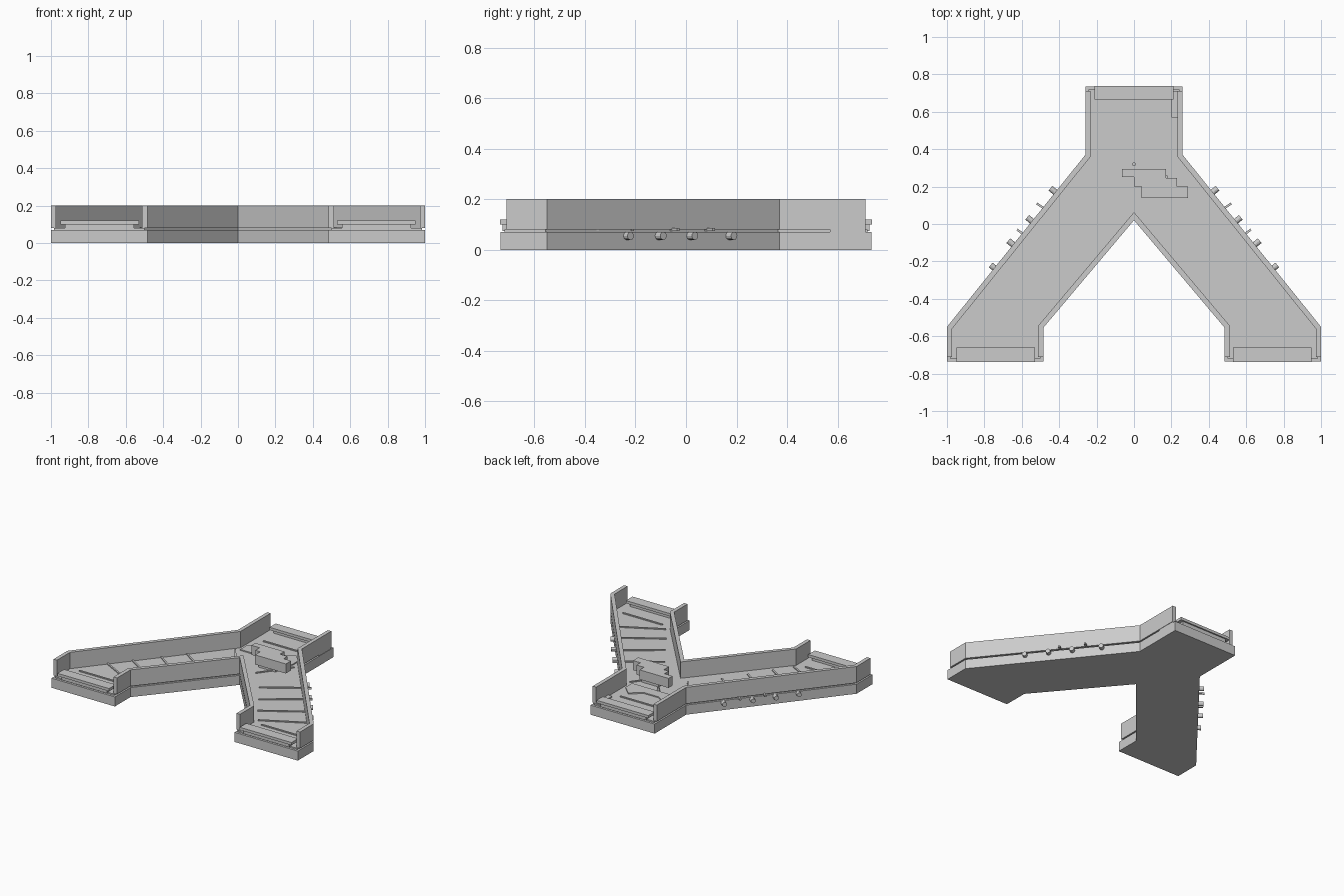
import bpy, bmesh, math
from mathutils import Vector

if "Cube" in bpy.data.objects:
    bpy.data.objects.remove(bpy.data.objects["Cube"])


def prism(name, pts, z0, z1):
    """Extrude a flat outline from z0 to z1."""
    bm = bmesh.new()
    face = bm.faces.new([bm.verts.new((p[0], p[1], z0)) for p in pts])
    top = bmesh.ops.extrude_face_region(bm, geom=[face])["geom"]
    bmesh.ops.translate(bm, vec=(0, 0, z1 - z0),
                        verts=[g for g in top if isinstance(g, bmesh.types.BMVert)])
    bmesh.ops.recalc_face_normals(bm, faces=bm.faces)
    me = bpy.data.meshes.new(name)
    bm.to_mesh(me)
    bm.free()
    ob = bpy.data.objects.new(name, me)
    bpy.context.collection.objects.link(ob)
    return ob


def offset(path, d, closed=False):
    """Shift a polyline to its left by d with mitred corners."""
    P = [Vector(p) for p in path]
    n = len(P)
    out = []
    for i in range(n):
        dirs = []
        if closed or i > 0:
            dirs.append((P[i] - P[i - 1]).normalized())
        if closed or i < n - 1:
            dirs.append((P[(i + 1) % n] - P[i]).normalized())
        a, b = [Vector((-v.y, v.x)) for v in (dirs[0], dirs[-1])]
        out.append(P[i] + (a + b) * d / (1 + a.dot(b)))
    return out


def wall(name, path, t, z0, z1):
    return prism(name, list(path) + offset(path, t)[::-1], z0, z1)


def bar(name, p, q, w, z0, z1):
    return prism(name, offset([p, q], -w / 2) + offset([p, q], w / 2)[::-1], z0, z1)


def box(name, x0, x1, y0, y1, z0, z1):
    return prism(name, [(x0, y0), (x1, y0), (x1, y1), (x0, y1)], z0, z1)


# forked base and the slightly inset floor on it
right = [(0, .02), (.485, -.555), (.485, -.735), (1, -.735), (1, -.55), (.26, .37), (.26, .735)]
outline = right + [(-x, y) for x, y in right[:0:-1]]
prism("base", outline, 0, .07)
prism("floor", offset(outline, .016, True), .07, .08)

# parapet walls along the three long sides, with low inner kerbs
outer = [(-.26, .71), (-.26, .37), (-1, -.55), (-1, -.71)]
inner = [(-.485, -.71), (-.485, -.555), (0, .02), (.485, -.555), (.485, -.71)]
paths = {"left": outer, "right": [(-x, y) for x, y in outer[::-1]], "inner": inner}
for side, path in paths.items():
    wall(side + "_wall", path, .028, .08, .2)

# threshold steps at the three open ends
for label, cx, ya, yb in (("back", 0, .665, .737), ("left", -.74, -.737, -.66), ("right", .74, -.737, -.66)):
    box(label + "_step_foot", cx - .185, cx + .185, ya + .01, yb - .01, .075, .105)
    box(label + "_step_tread", cx - .21, cx + .21, ya, yb, .1, .12)
box("corner_filler", .2, .257, .57, .71, .065, .09)

# raised floor ribs
bar("back_rib", (-.165, .53), (.16, .53), .012, .075, .087)
ribs = [((.24, .31), (.08, .09)), ((.52, .11), (.23, -.085)), ((.625, -.03), (.335, -.24)),
        ((.715, -.21), (.43, -.39)), ((.82, -.35), (.52, -.51)), ((.9, -.555), (.58, -.555))]
axis = Vector((.92, .74, 0)).normalized()
for s, label in ((-1, "left"), (1, "right")):
    for i, (p, q) in enumerate(ribs):
        bar(f"{label}_rib_{i}", (s * p[0], p[1]), (s * q[0], q[1]), .012, .075, .087)
    # short pipe stubs on the outer flank of the base
    for i, y in enumerate((.17, .015, -.11, -.235)):
        x = .26 + (.37 - y) * .74 / .92
        out = Vector((axis.x * s, axis.y, 0))
        reach = .005 if i == 3 else .013
        bpy.ops.mesh.primitive_cylinder_add(
            vertices=12, radius=.016, depth=.04,
            location=Vector((s * x, y, .055)) + out * reach,
            rotation=out.to_track_quat('Z', 'Y').to_euler())
        bpy.context.object.name = f"{label}_pipe_stub_{i}"

# flat winged plate at the junction
prism("junction_plate", [(-.21, .325), (.21, .325), (.21, .4), (.145, .465), (.06, .4),
                         (-.06, .4), (-.145, .465), (-.21, .4)], .075, .088)
# stepped block on a short support
prism("stepped_block", [(-.065, .295), (-.065, .25), (0, .25), (0, .2), (.04, .2), (.04, .14),
                        (.29, .14), (.29, .2), (.23, .2), (.23, .245), (.17, .245), (.17, .295)],
      .115, .185)
box("block_support", .04, .18, .18, .26, .075, .12)
bpy.ops.mesh.primitive_cylinder_add(vertices=12, radius=.01, depth=.03, location=(0, .32, .095))
bpy.context.object.name = "junction_pin"
